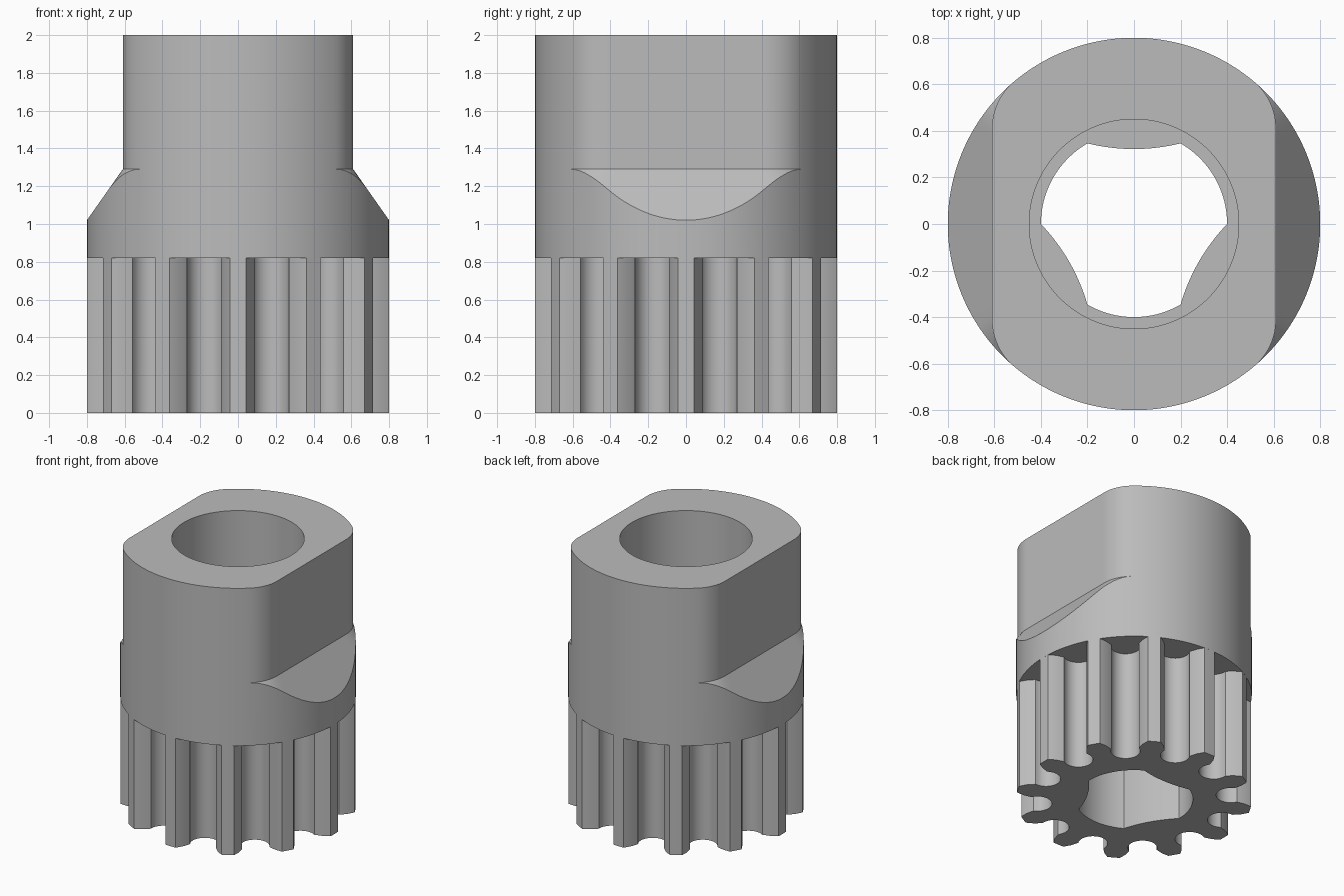
import bpy, bmesh
from math import sin, cos, tan, radians, sqrt, hypot

cube = bpy.data.objects.get("Cube")
if cube:
    bpy.data.objects.remove(cube, do_unlink=True)

R, FLAT, FILLET = 0.8, 0.61, 0.26        # outer radius, flat distance, corner radius
GEAR_TOP, SHOULDER, TOP = 0.82, 1.29, 2.0
SLOPE = 0.27 / 0.19                      # drop per unit of width under the flats
TEETH, SEGMENTS = 12, 240

grey = bpy.data.materials.new("plain_grey")
grey.use_nodes = True
colour = (0.5, 0.5, 0.5, 1)
grey.diffuse_color = colour
grey.node_tree.nodes["Principled BSDF"].inputs["Base Color"].default_value = colour


def finish(bm, name):
    bmesh.ops.remove_doubles(bm, verts=bm.verts, dist=1e-5)
    bmesh.ops.recalc_face_normals(bm, faces=bm.faces)
    mesh = bpy.data.meshes.new(name)
    bm.to_mesh(mesh)
    bm.free()
    mesh.materials.append(grey)
    obj = bpy.data.objects.new(name, mesh)
    bpy.context.collection.objects.link(obj)
    bpy.ops.object.select_all(action='DESELECT')
    obj.select_set(True)
    bpy.context.view_layer.objects.active = obj
    bpy.ops.object.shade_smooth_by_angle(angle=radians(25))
    return obj


def polar(r, degrees):
    a = radians(degrees)
    return r * cos(a), r * sin(a)


def turned(u, v, degrees):
    a = radians(degrees)
    return u * cos(a) - v * sin(a), u * sin(a) + v * cos(a)


# Corner rounding is tangent to both the flat and the outer circle
CX = FLAT - FILLET
CY = sqrt((R - FILLET) ** 2 - CX ** 2)


def flatted_radius(a):
    """Radius of the two-flat outline in direction a."""
    c, s = abs(cos(a)), abs(sin(a))
    if FLAT * s <= CY * c:
        return FLAT / c
    if s * CX >= c * CY:
        return R
    along = c * CX + s * CY
    return along + sqrt(along ** 2 - CX ** 2 - CY ** 2 + FILLET ** 2)


def slope_foot(a):
    """Height where the sloped shoulder meets the outer wall."""
    x, y = R * abs(cos(a)), R * abs(sin(a))
    if y * CX >= x * CY:
        return SHOULDER
    gap = x - FLAT if y <= CY else hypot(x - CX, y - CY) - FILLET
    return SHOULDER - max(gap, 0) * SLOPE


# Collar: round base, sloped shoulders, two-flat head and round bore
bm = bmesh.new()
columns = []
for i in range(SEGMENTS):
    a = radians(360 * i / SEGMENTS)
    inner = flatted_radius(a)
    section = [(0.45, GEAR_TOP), (R, GEAR_TOP), (R, slope_foot(a)),
               (inner, SHOULDER), (inner, TOP), (0.45, TOP)]
    columns.append([bm.verts.new((r * cos(a), r * sin(a), z)) for r, z in section])
for i, col in enumerate(columns):
    nxt = columns[(i + 1) % SEGMENTS]
    for k in range(len(col)):
        j = (k + 1) % len(col)
        bm.faces.new((col[k], nxt[k], nxt[j], col[j]))
finish(bm, "flatted_collar")

# Pinion outline: rounded roots between narrow-tipped teeth
outline = []
pitch = 360 / TEETH
for i in range(TEETH):
    root = [(0.783, -0.165), (0.745, -0.126)]
    for k in range(17):
        u, v = polar(0.1, 290 - 220 * k / 16)
        root.append((0.66 + u, v))
    root += [(0.745, 0.126), (0.783, 0.165)]
    mid = pitch * (i + 0.5)
    outline += [turned(u, v, mid) for u, v in root]
    outline.append(polar(R, mid + pitch / 2))

# Keyed bore: three round lobes alternating with three inward bulges
bore = []
for lobe in range(3):
    start = 120 * lobe
    bore += [polar(0.4, start + 60 * k / 16) for k in range(16)]
    for k in range(16):
        t = k / 8 - 1
        u = 0.322 + 0.0244 * t * t
        bore.append(turned(u, 0.2 * t, start + 90))

bm = bmesh.new()
edges = []
for loop in (outline, bore):
    verts = [bm.verts.new((x, y, 0)) for x, y in loop]
    edges += [bm.edges.new((verts[k - 1], verts[k])) for k in range(len(verts))]
bmesh.ops.triangle_fill(bm, use_beauty=True, use_dissolve=False, edges=edges)
bottom = list(bm.faces)
made = bmesh.ops.extrude_face_region(bm, geom=bottom, use_keep_orig=True)
raised = [g for g in made["geom"] if isinstance(g, bmesh.types.BMVert)]
bmesh.ops.translate(bm, verts=raised, vec=(0, 0, GEAR_TOP))
finish(bm, "toothed_pinion")
